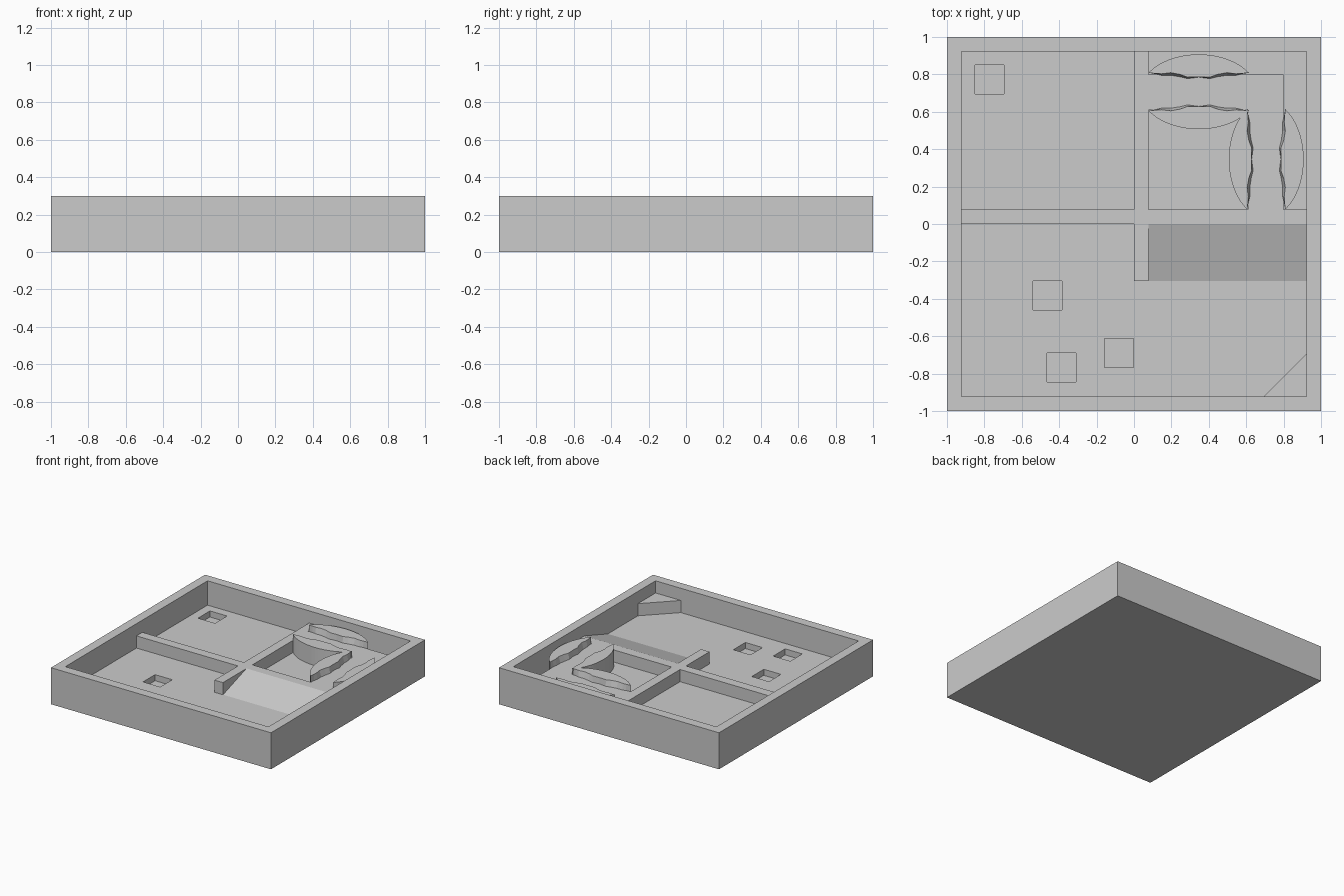
import bpy, bmesh, math

if "Cube" in bpy.data.objects:
    bpy.data.objects.remove(bpy.data.objects["Cube"])

grey = bpy.data.materials.new("plain_grey")
grey.diffuse_color = (0.6, 0.6, 0.6, 1)
grey.use_nodes = True
grey.node_tree.nodes["Principled BSDF"].inputs["Base Color"].default_value = grey.diffuse_color


def loft(name, rings):
    """Solid from stacked rings of equal point count."""
    bm = bmesh.new()
    vs = [[bm.verts.new(p) for p in r] for r in rings]
    n = len(vs[0])
    for a, b in zip(vs, vs[1:]):
        for i in range(n):
            j = (i + 1) % n
            bm.faces.new((a[i], a[j], b[j], b[i]))
    caps = [bm.faces.new(vs[0]), bm.faces.new(vs[-1][::-1])]
    bmesh.ops.triangulate(bm, faces=caps)
    bmesh.ops.recalc_face_normals(bm, faces=bm.faces[:])
    me = bpy.data.meshes.new(name)
    bm.to_mesh(me)
    bm.free()
    me.materials.append(grey)
    ob = bpy.data.objects.new(name, me)
    bpy.context.collection.objects.link(ob)
    return ob


def prism(name, pts, z0, z1):
    return loft(name, [[(x, y, z) for x, y in pts] for z in (z0, z1)])


def box(name, x0, x1, y0, y1, z0, z1):
    return prism(name, [(x0, y0), (x1, y0), (x1, y1), (x0, y1)], z0, z1)


def combine(target, other, op):
    m = target.modifiers.new("bool", 'BOOLEAN')
    m.operation, m.solver, m.object = op, 'EXACT', other
    bpy.context.view_layer.objects.active = target
    bpy.ops.object.modifier_apply(modifier=m.name)
    bpy.data.objects.remove(other)


# Tray body, hollowed out, with square pits in the floor
tray = box("tray", -1, 1, -1, 1, 0, 0.3)
combine(tray, box("cavity", -.923, .923, -.923, .923, .1, .5), 'DIFFERENCE')
for x, y in [(-.772, .772), (-.463, -.382), (-.387, -.768), (-.08, -.69)]:
    combine(tray, box("pit", x - .078, x + .078, y - .078, y + .078, .05, .2), 'DIFFERENCE')

# Low dividing walls and the L-shaped raised path
parts = [
    box("cross_wall", -.96, .96, 0, .077, .07, .2),
    box("long_wall", 0, .077, -.305, .96, .07, .2),
    prism("raised_path", [(.04, .61), (.61, .61), (.61, .04), (.8, .04), (.8, .8), (.04, .8)], .07, .2),
    prism("corner_ledge", [(.693, -.923), (.693, -.96), (.96, -.96), (.96, -.693), (.923, -.693)], .07, .2),
]

# Ramp up to the cross wall
prof = [(-.304, .1), (-.304, .06), (.04, .06), (.04, .2), (0, .2)]
parts.append(loft("ramp", [[(x, y, z) for y, z in prof] for x in (.04, .96)]))

# Curved banks with wavy inner sides, flanking the path
LOW = [(.23, .095), (.2, .088), (.15, .088), (.1, .08), (.06, .07), (0, .078)]
TOP = [(.23, .098), (.2, .096), (.15, .102), (.1, .093), (.06, .078), (0, .08)]


def bank_outline(inner):
    n = 24
    arc = [-.268 + .536 * i / n for i in range(n + 1)]
    pts = [(u, .2 * math.sqrt(1 - (u / .311) ** 2)) for u in arc]
    pts += [(t, v) for t, v in inner]
    pts += [(-t, v) for t, v in inner[-2::-1]]
    return pts


for along_x in (True, False):
    for s in (1, -1):
        rings = []
        for inner, z in ((LOW, .07), (LOW, .2), (TOP, .25)):
            ring = []
            for u, v in bank_outline(inner):
                a, b = .346 + u, .707 + s * v
                ring.append((a, b, z) if along_x else (b, a, z))
            rings.append(ring)
        parts.append(loft("curved_bank", rings))

for p in parts:
    combine(tray, p, 'UNION')
